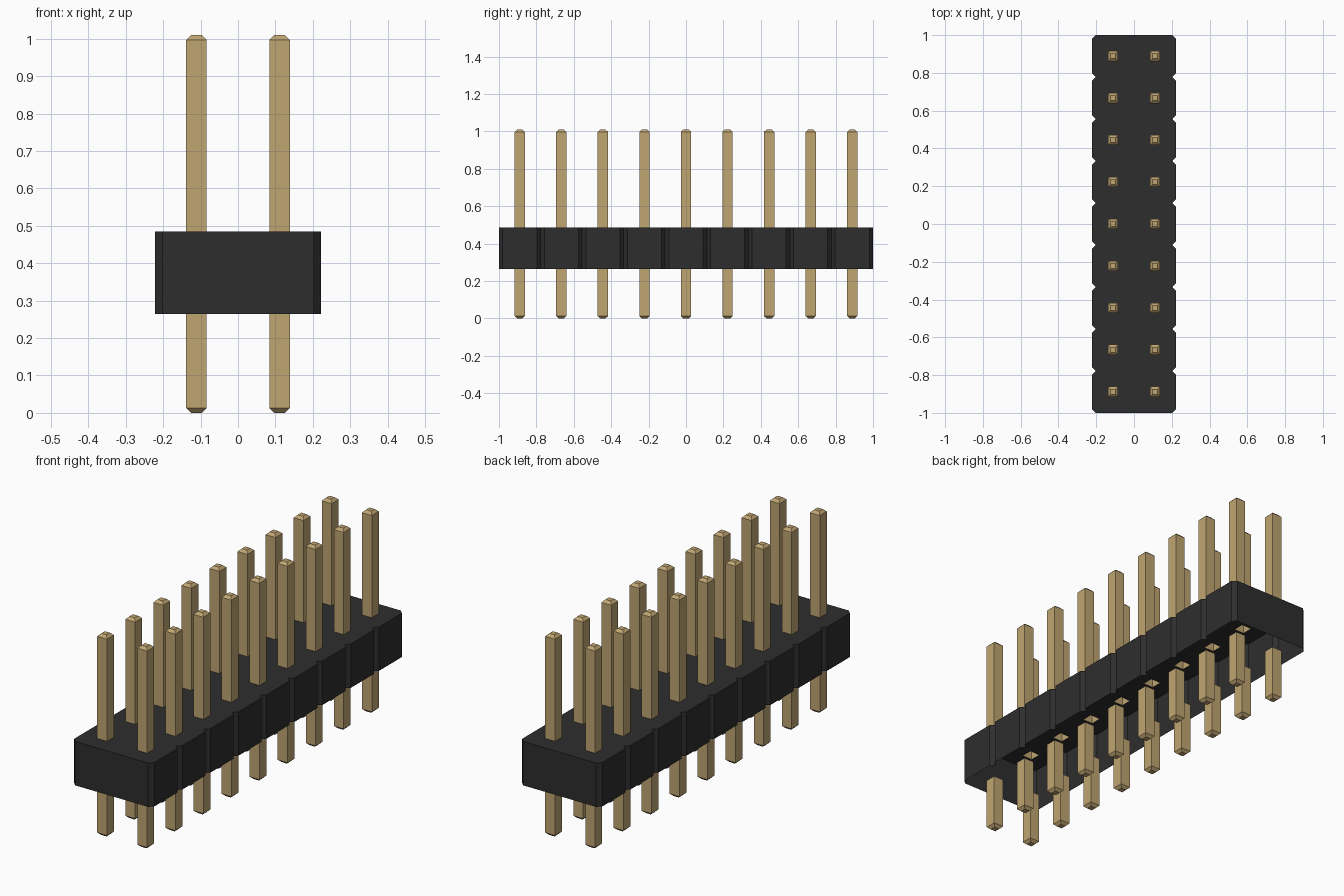
import bpy
import bmesh

if "Cube" in bpy.data.objects:
    bpy.data.objects.remove(bpy.data.objects["Cube"], do_unlink=True)

ROWS = 9
PITCH = 2 / ROWS
HALF_W = PITCH          # half width of the housing
CUT = 0.02              # corner chamfer and notch depth
Z_LOW, Z_HIGH, Z_TOP = 0.265, 0.485, 1.01
PIN, TIP, TAPER = 0.0275, 0.014, 0.013

PIN_SPOTS = [(sx * PITCH / 2, (i - (ROWS - 1) / 2) * PITCH)
             for i in range(ROWS) for sx in (-1, 1)]


def make_material(name, color):
    mat = bpy.data.materials.new(name)
    mat.use_nodes = True
    mat.diffuse_color = (*color, 1)
    bsdf = mat.node_tree.nodes["Principled BSDF"]
    bsdf.inputs["Base Color"].default_value = (*color, 1)
    bsdf.inputs["Roughness"].default_value = 0.6
    return mat


def make_object(name, bm, mat):
    mesh = bpy.data.meshes.new(name)
    bm.to_mesh(mesh)
    bm.free()
    mesh.materials.append(mat)
    obj = bpy.data.objects.new(name, mesh)
    bpy.context.collection.objects.link(obj)
    return obj


def ring(bm, points, z):
    return [bm.verts.new((x, y, z)) for x, y in points]


def bridge(bm, low, high):
    n = len(low)
    for i in range(n):
        j = (i + 1) % n
        bm.faces.new((low[i], low[j], high[j], high[i]))


def square(x, y, r):
    return [(x - r, y - r), (x + r, y - r), (x + r, y + r), (x - r, y + r)]


black = make_material("black plastic", (0.027, 0.027, 0.027))
gold = make_material("gold metal", (0.53, 0.38, 0.17))

# Housing outline: one chamfered segment per row, V notches between them
right_side = [(HALF_W - CUT, -1)]
for i in range(ROWS):
    y0, y1 = -1 + i * PITCH, -1 + (i + 1) * PITCH
    right_side += [(HALF_W, y0 + CUT), (HALF_W, y1 - CUT), (HALF_W - CUT, y1)]
outline = right_side + [(-x, y) for x, y in reversed(right_side)]

# Housing: walls and a pierced top, open underneath
bm = bmesh.new()
low, high = ring(bm, outline, Z_LOW), ring(bm, outline, Z_HIGH)
bridge(bm, low, high)
top_loops = [high] + [ring(bm, square(x, y, PIN), Z_HIGH) for x, y in PIN_SPOTS]
edges = []
for loop in top_loops:
    for a, b in zip(loop, loop[1:] + loop[:1]):
        edges.append(bm.edges.get((a, b)) or bm.edges.new((a, b)))
bmesh.ops.triangle_fill(bm, edges=edges, use_beauty=True, normal=(0, 0, 1))
bmesh.ops.recalc_face_normals(bm, faces=bm.faces[:])
if max(bm.faces, key=lambda f: f.calc_center_median().z).normal.z < 0:
    bmesh.ops.reverse_faces(bm, faces=bm.faces[:])
make_object("housing", bm, black)


# Pins: square sleeves with a tapered, capped tip
def make_pins(name, base, tip):
    bm = bmesh.new()
    shoulder = tip - TAPER if tip > base else tip + TAPER
    for x, y in PIN_SPOTS:
        rings = [ring(bm, square(x, y, r), z)
                 for r, z in ((PIN, base), (PIN, shoulder), (TIP, tip))]
        bridge(bm, rings[0], rings[1])
        bridge(bm, rings[1], rings[2])
        bm.faces.new(rings[2])
        if tip < base:
            bm.faces.ensure_lookup_table()
            bmesh.ops.reverse_faces(bm, faces=bm.faces[-9:-1])
            bm.faces.ensure_lookup_table()
            bmesh.ops.reverse_faces(bm, faces=bm.faces[-1:])
    return make_object(name, bm, gold)


make_pins("upper_pins", Z_HIGH, Z_TOP)
make_pins("lower_pins", Z_LOW + 0.002, 0)
